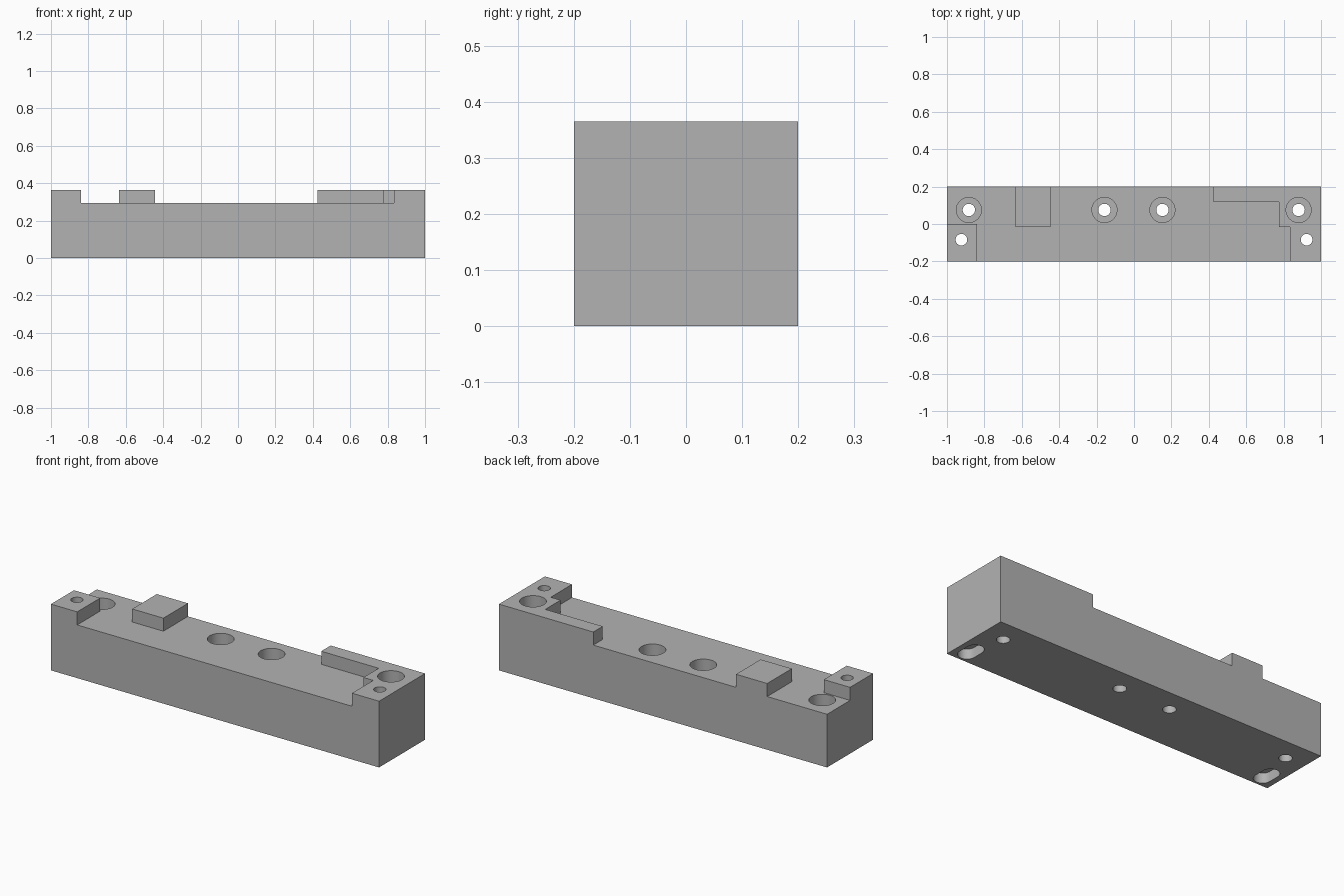
import bpy
import bmesh
from math import cos, sin, pi, radians

cube = bpy.data.objects.get("Cube")
if cube:
    bpy.data.objects.remove(cube, do_unlink=True)

TOP, FLOOR = 0.365, 0.293
SEAT = 0.15          # height of the counterbore seat
SLOT_DEPTH = 0.055   # depth of the slots in the underside

grey = bpy.data.materials.new("machined grey")
grey.use_nodes = True
grey.diffuse_color = (0.45, 0.45, 0.45, 1)
grey.node_tree.nodes["Principled BSDF"].inputs["Base Color"].default_value = grey.diffuse_color


def prism(name, outline, z0, z1):
    """Extrude a counter-clockwise outline from z0 to z1."""
    bm = bmesh.new()
    base = bm.faces.new([bm.verts.new((x, y, z0)) for x, y in outline])
    top = bmesh.ops.extrude_face_region(bm, geom=[base])["geom"]
    verts = [v for v in top if isinstance(v, bmesh.types.BMVert)]
    bmesh.ops.translate(bm, verts=verts, vec=(0, 0, z1 - z0))
    bmesh.ops.recalc_face_normals(bm, faces=bm.faces)
    mesh = bpy.data.meshes.new(name)
    bm.to_mesh(mesh)
    bm.free()
    mesh.materials.append(grey)
    obj = bpy.data.objects.new(name, mesh)
    bpy.context.collection.objects.link(obj)
    return obj


def stadium(x, y0, y1, r, n=24):
    """Round-ended outline along y; a circle when y0 equals y1."""
    upper = [(x + r * cos(pi * i / n), y1 + r * sin(pi * i / n)) for i in range(n + 1)]
    lower = [(x - r * cos(pi * i / n), y0 - r * sin(pi * i / n)) for i in range(n + 1)]
    if y0 == y1:
        upper, lower = upper[:-1], lower[:-1]
    return upper + lower


def cut(target, cutter):
    """Subtract the cutter and remove it."""
    mod = target.modifiers.new("cut", "BOOLEAN")
    mod.operation = "DIFFERENCE"
    mod.solver = "EXACT"
    mod.object = cutter
    bpy.context.view_layer.objects.active = target
    bpy.ops.object.modifier_apply(modifier=mod.name)
    bpy.data.objects.remove(cutter, do_unlink=True)


# Solid bar
bar = prism("mounting_bar", [(-1, -0.2), (1, -0.2), (1, 0.2), (-1, 0.2)], 0, TOP)

# Lowered floor, leaving the corner pads, square block and stepped rail standing
floor_outline = [
    (-0.84, -0.3), (0.835, -0.3), (0.835, -0.015), (0.775, -0.015),
    (0.775, 0.118), (0.425, 0.118), (0.425, 0.3), (-0.445, 0.3),
    (-0.445, -0.014), (-0.635, -0.014), (-0.635, 0.3), (-1.1, 0.3),
    (-1.1, 0), (-0.84, 0)]
cut(bar, prism("floor_cutter", floor_outline, FLOOR, 0.5))

# Counterbored bolt holes along the back
for x in (-0.883, -0.158, 0.152, 0.88):
    cut(bar, prism("bore_cutter", stadium(x, 0.075, 0.075, 0.067), SEAT, 0.5))
    cut(bar, prism("bolt_cutter", stadium(x, 0.075, 0.075, 0.033), -0.1, 0.2))

# Small end holes that open into slots underneath
for x in (-0.923, 0.923):
    cut(bar, prism("pin_cutter", stadium(x, -0.084, -0.084, 0.031), 0.02, 0.5))
    cut(bar, prism("slot_cutter", stadium(x, -0.143, -0.084, 0.045), -0.1, SLOT_DEPTH))

# Smooth hole walls with crisp edges
bpy.ops.object.select_all(action="DESELECT")
bar.select_set(True)
bpy.context.view_layer.objects.active = bar
bpy.ops.object.shade_smooth_by_angle(angle=radians(30))
